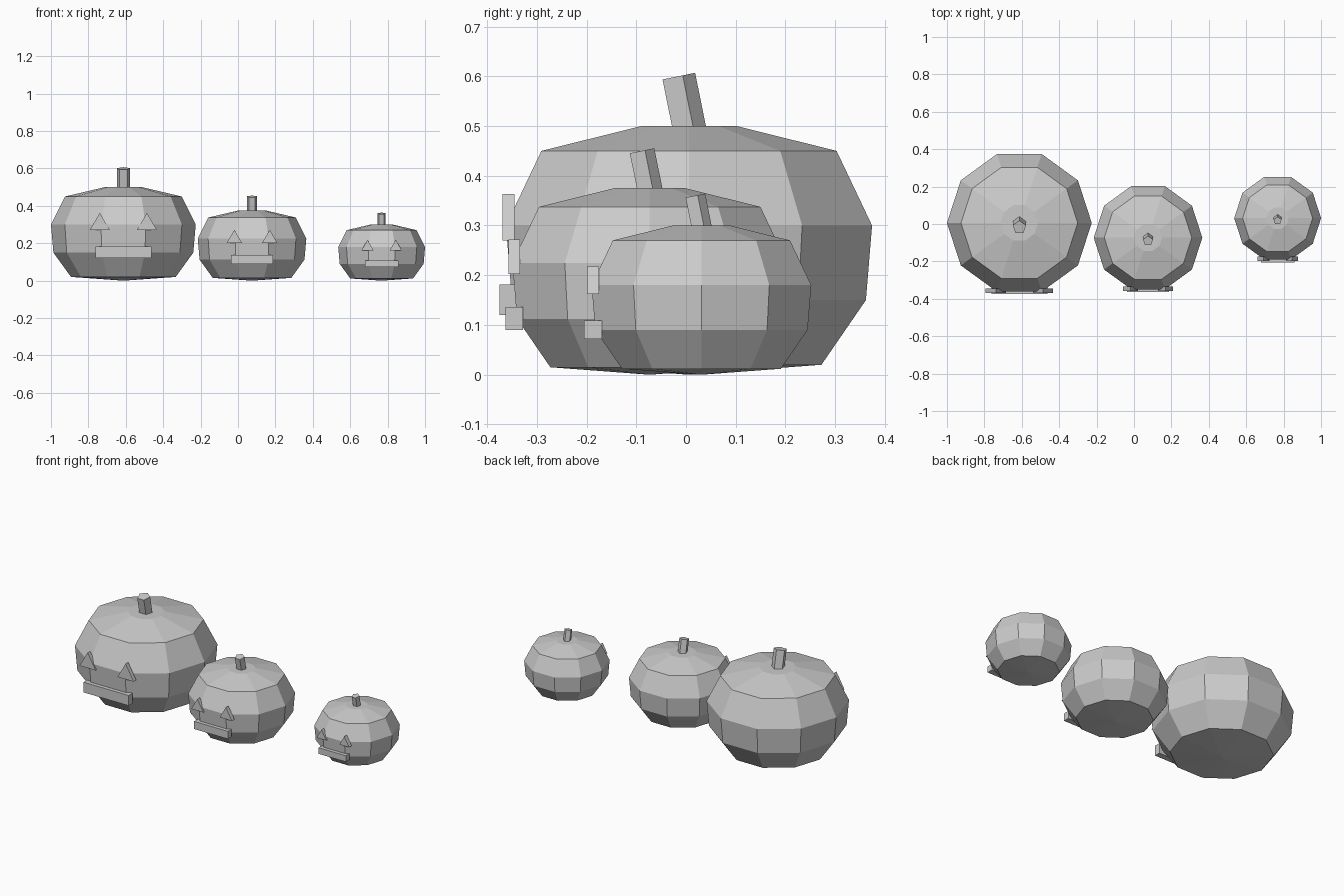
import bpy
import bmesh
from math import cos, sin, tau, pi
from mathutils import Matrix, Vector

cube = bpy.data.objects.get("Cube")
if cube:
    bpy.data.objects.remove(cube, do_unlink=True)

# Single plain material
grey = bpy.data.materials.new("light grey")
grey.use_nodes = True
color = (0.6, 0.6, 0.6, 1)
grey.diffuse_color = color
grey.node_tree.nodes["Principled BSDF"].inputs["Base Color"].default_value = color


def finish(name, bm):
    bmesh.ops.recalc_face_normals(bm, faces=bm.faces)
    mesh = bpy.data.meshes.new(name)
    bm.to_mesh(mesh)
    bm.free()
    mesh.materials.append(grey)
    obj = bpy.data.objects.new(name, mesh)
    bpy.context.collection.objects.link(obj)


def prism(name, sides, radius, depth, matrix):
    """Straight prism with its first corner on local +y."""
    bm = bmesh.new()
    bmesh.ops.create_cone(bm, cap_ends=True, segments=sides, radius1=radius,
                          radius2=radius, depth=depth,
                          matrix=matrix @ Matrix.Rotation(0, 4, "Z"))
    finish(name, bm)


# Body outline: radius and height of each ring
PROFILE = [(0.28, 0.02), (0.374, 0.15), (0.387, 0.30), (0.312, 0.45), (0.10, 0.50)]


def body(name, origin, s, sides=10):
    bm = bmesh.new()
    rings = [[bm.verts.new(origin + s * Vector((r * cos(tau * i / sides),
                                                r * sin(tau * i / sides), z)))
              for i in range(sides)] for r, z in PROFILE]
    for low, high in zip(rings, rings[1:]):
        for i in range(sides):
            j = (i + 1) % sides
            bm.faces.new((low[i], low[j], high[j], high[i]))
    bm.faces.new(rings[-1])
    # Shallow pointed underside
    tip = bm.verts.new(origin)
    for i in range(sides):
        bm.faces.new((rings[0][(i + 1) % sides], rings[0][i], tip))
    finish(name, bm)


def pumpkin(size, x, y, s):
    origin = Vector((x, y, 0))

    def at(px, py, pz):
        return Matrix.Translation(origin + s * Vector((px, py, pz)))

    body(size + "_pumpkin_body", origin, s)

    # Five sided stem leaning forward
    prism(size + "_stem", 5, 0.037 * s, 0.15 * s,
          at(0, -0.009, 0.526) @ Matrix.Rotation(0.2, 4, "X"))

    # Triangular eyes
    for side, sign in (("left", 1), ("right", -1)):
        prism(f"{size}_{side}_eye", 3, 0.062 * s, 0.024,
              at(sign * 0.126, -0.363, 0.301) @ Matrix.Rotation(pi / 2, 4, "X"))

    # Bar mouth
    bm = bmesh.new()
    bmesh.ops.create_cube(bm, size=1, matrix=at(0, -0.363, 0.151)
                          @ Matrix.Diagonal((0.30 * s, 0.036, 0.061 * s, 1)))
    finish(size + "_mouth", bm)


pumpkin("large", -0.613, 0.006, 1)
pumpkin("medium", 0.075, -0.073, 0.75)
pumpkin("small", 0.768, 0.031, 0.6)
